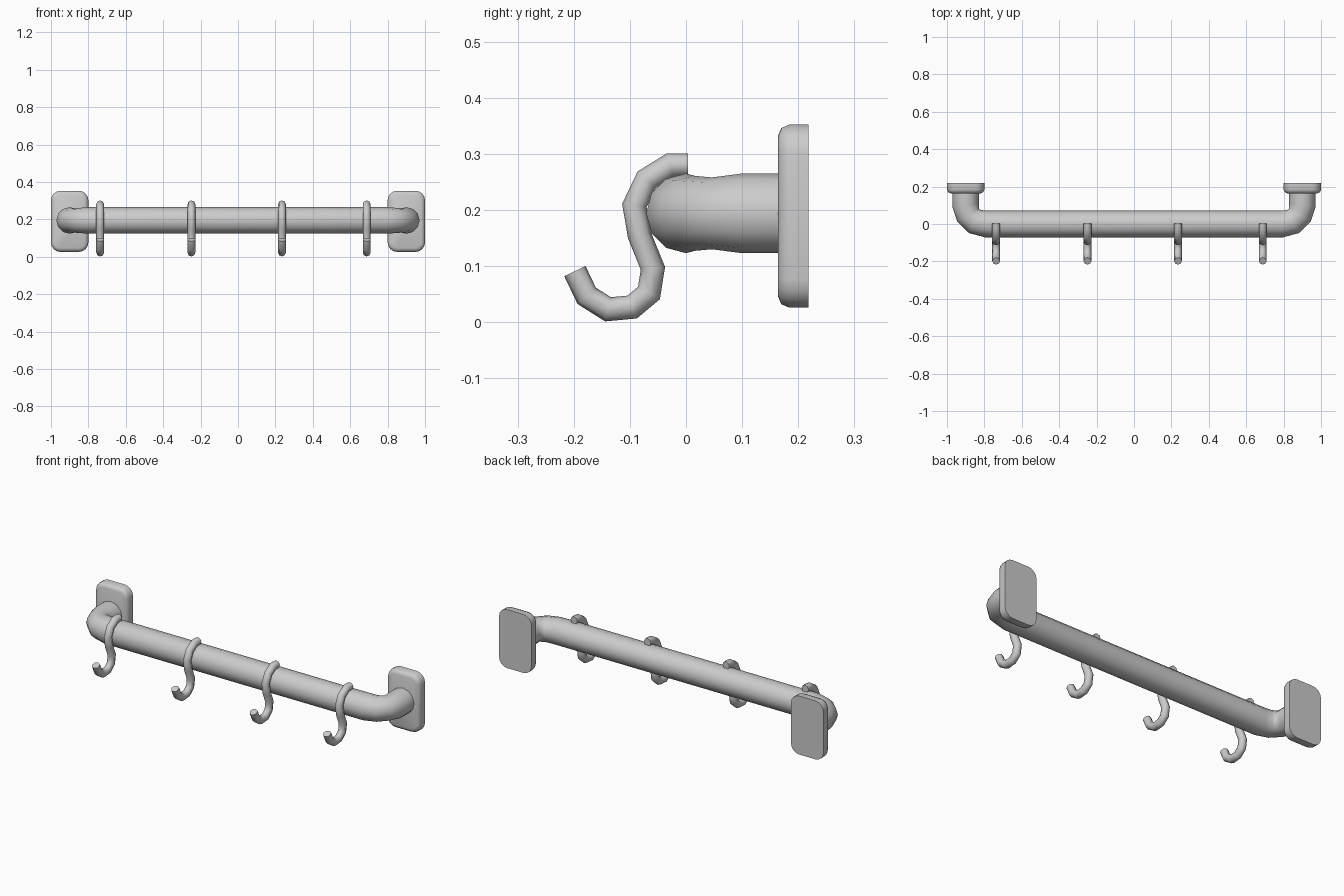
import bpy, bmesh, math
from mathutils import Vector

cube = bpy.data.objects.get("Cube")
if cube:
    bpy.data.objects.remove(cube)

metal = bpy.data.materials.new("grey_metal")
metal.use_nodes = True
grey = (0.6, 0.6, 0.6, 1)
metal.diffuse_color = grey
metal.node_tree.nodes["Principled BSDF"].inputs["Base Color"].default_value = grey


def finish(bm, name, angle):
    bmesh.ops.recalc_face_normals(bm, faces=bm.faces[:])
    mesh = bpy.data.meshes.new(name)
    bm.to_mesh(mesh)
    bm.free()
    mesh.materials.append(metal)
    ob = bpy.data.objects.new(name, mesh)
    bpy.context.collection.objects.link(ob)
    bpy.ops.object.select_all(action="DESELECT")
    ob.select_set(True)
    bpy.context.view_layer.objects.active = ob
    bpy.ops.object.shade_smooth_by_angle(angle=math.radians(angle))
    return ob


def tube(name, path, radii, axis, sides):
    """Sweep a ring along a planar path whose plane has normal axis."""
    bm = bmesh.new()
    rings = []
    for i, p in enumerate(path):
        before = (p - path[max(i - 1, 0)]).normalized()
        after = (path[min(i + 1, len(path) - 1)] - p).normalized()
        tangent = (before + after).normalized()
        side = tangent.cross(axis)
        miter = 1 / max(tangent.dot(before), tangent.dot(after))
        ring = []
        for k in range(sides):
            a = math.tau * k / sides
            ring.append(bm.verts.new(
                p + radii[i] * (side * math.cos(a) * miter + axis * math.sin(a))))
        rings.append(ring)
    for r, s in zip(rings, rings[1:]):
        for k in range(sides):
            n = (k + 1) % sides
            bm.faces.new((r[k], r[n], s[n], s[k]))
    bm.faces.new(rings[0])
    bm.faces.new(rings[-1])
    return finish(bm, name, 60)


# Rail with an elbow at each end, pinched in the middle of each bend
rail_z = 0.194
half = [(0.79, 0), (0.85, 0.013), (0.887, 0.046), (0.9, 0.1), (0.9, 0.175)]
half_r = [0.071, 0.067, 0.064, 0.071, 0.071]
pts = [(-x, y) for x, y in reversed(half)] + half
tube("rail", [Vector((x, y, rail_z)) for x, y in pts],
     half_r[::-1] + half_r, Vector((0, 0, 1)), 12)

# Wall plates: rounded rectangles with a softened front rim
for name, x in (("right_wall_plate", -0.9), ("left_wall_plate", 0.9)):
    bm = bmesh.new()
    bmesh.ops.create_cube(bm, size=1)
    for v in bm.verts:
        v.co = Vector((x + v.co.x * 0.2, 0.191 + v.co.y * 0.054, 0.189 + v.co.z * 0.326))
    corners = [e for e in bm.edges
               if abs(e.verts[0].co.y - e.verts[1].co.y) > 0.01]
    bmesh.ops.bevel(bm, geom=corners, offset=0.05, segments=4,
                    profile=0.5, affect="EDGES")
    rim = [e for e in bm.edges if all(v.co.y < 0.17 for v in e.verts)]
    bmesh.ops.bevel(bm, geom=rim, offset=0.02, segments=2,
                    profile=0.5, affect="EDGES")
    finish(bm, name, 50)

# S hooks hung over the rail
hook = [(0.004, 0.28), (-0.028, 0.28), (-0.07, 0.254), (-0.092, 0.208),
        (-0.083, 0.155), (-0.059, 0.096), (-0.066, 0.052), (-0.096, 0.027),
        (-0.139, 0.023), (-0.177, 0.047), (-0.198, 0.091)]
for i, x in enumerate((-0.737, -0.249, 0.235, 0.688)):
    tube(f"hook_{i + 1}", [Vector((x, y, z)) for y, z in hook],
         [0.021] * len(hook), Vector((1, 0, 0)), 8)
